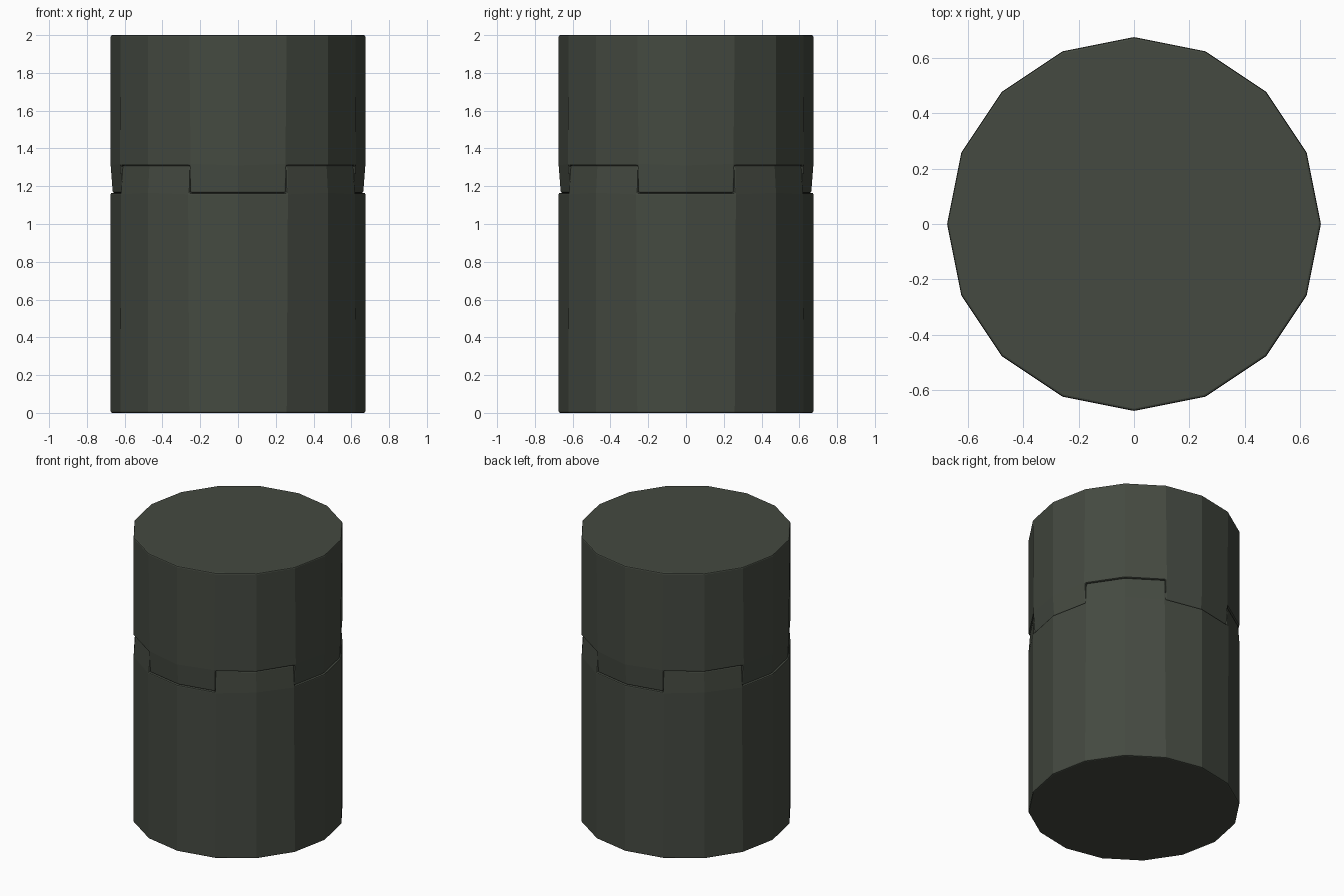
import bpy, bmesh, math

if "Cube" in bpy.data.objects:
    bpy.data.objects.remove(bpy.data.objects["Cube"])

SIDES, RADIUS, INNER, TIP = 16, 0.674, 0.56, 0.663
LOW, HIGH, TOP = 1.165, 1.31, 2.0      # joint levels and full height

mat = bpy.data.materials.new("dark_olive_grey")
mat.diffuse_color = (0.058, 0.067, 0.052, 1)
mat.use_nodes = True
mat.node_tree.nodes["Principled BSDF"].inputs["Base Color"].default_value = mat.diffuse_color


def ring(bm, r, z):
    return [bm.verts.new((r * math.cos(2 * math.pi * i / SIDES),
                          r * math.sin(2 * math.pi * i / SIDES), z))
            for i in range(SIDES)]


def toothed_drum(name, height, tooth, segments, flip=False):
    """Faceted drum whose rim carries four slightly tapered teeth."""
    bm = bmesh.new()
    base, outer, inner = ring(bm, RADIUS, 0), ring(bm, RADIUS, height), ring(bm, INNER, height)
    bm.faces.new(base[::-1])
    bm.faces.new(inner)
    rim = []
    for i in range(SIDES):
        j = (i + 1) % SIDES
        bm.faces.new((base[i], base[j], outer[j], outer[i]))
        rim.append(bm.faces.new((outer[i], outer[j], inner[j], inner[i])))

    # raise two rim segments out of every four into teeth
    teeth = [f for i, f in enumerate(rim) if i % 4 in segments]
    out = bmesh.ops.extrude_face_region(bm, geom=teeth)
    bmesh.ops.delete(bm, geom=[f for f in teeth if f.is_valid], context='FACES_ONLY')
    for v in out["geom"]:
        if isinstance(v, bmesh.types.BMVert):
            v.co.z += tooth
            if v.co.xy.length > (RADIUS + INNER) / 2:
                v.co.x *= TIP / RADIUS
                v.co.y *= TIP / RADIUS
    if flip:
        for v in bm.verts:
            v.co.z = TOP - v.co.z
    bmesh.ops.recalc_face_normals(bm, faces=bm.faces)

    mesh = bpy.data.meshes.new(name)
    bm.to_mesh(mesh)
    bm.free()
    mesh.materials.append(mat)
    obj = bpy.data.objects.new(name, mesh)
    bpy.context.collection.objects.link(obj)
    # soften rims and teeth, leaving the shallow facet edges crisp
    bev = obj.modifiers.new("edge_bevel", 'BEVEL')
    bev.width, bev.segments = 0.008, 2
    bev.limit_method, bev.angle_limit = 'ANGLE', math.radians(40)
    return obj


# lower container, teeth on the diagonals
toothed_drum("container_body", LOW, HIGH - LOW, (1, 2))
# lid, teeth pointing down at front, back, left and right
toothed_drum("lid", TOP - HIGH, HIGH - LOW, (3, 0), flip=True)
